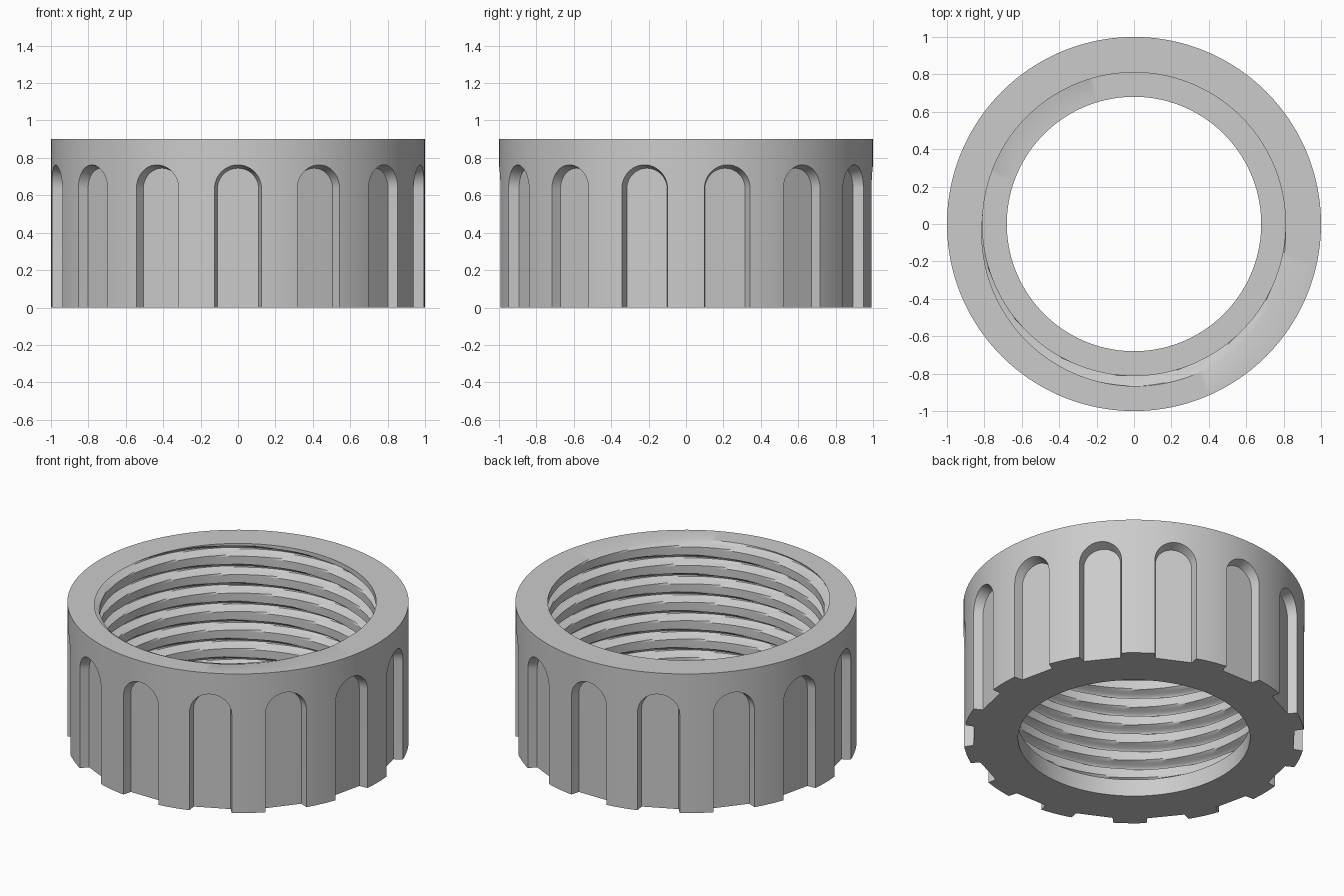
import bpy, bmesh, math
from mathutils import Matrix, Vector

if "Cube" in bpy.data.objects:
    bpy.data.objects.remove(bpy.data.objects["Cube"], do_unlink=True)

SEGMENTS = 168
HEIGHT, OUTER = 0.9, 1.0
HOLE, LIP = 0.68, 0.11
CREST, ROOT, PITCH = 0.81, 0.868, 0.12
ROWS = 106
SLOTS = 14

grey = bpy.data.materials.new("plain grey")
grey.use_nodes = True
colour = (0.6, 0.6, 0.6, 1)
grey.diffuse_color = colour
grey.node_tree.nodes["Principled BSDF"].inputs["Base Color"].default_value = colour


def make_object(name, bm):
    bmesh.ops.recalc_face_normals(bm, faces=bm.faces)
    mesh = bpy.data.meshes.new(name)
    bm.to_mesh(mesh)
    bm.free()
    obj = bpy.data.objects.new(name, mesh)
    bpy.context.collection.objects.link(obj)
    mesh.materials.append(grey)
    return obj


def thread_radius(angle, z):
    """Right-handed internal thread: long lower flank, flat crest, short upper flank."""
    f = ((z - HEIGHT) / PITCH - (angle + math.radians(75)) / math.tau) % 1
    if f < 0.3:
        depth = 1 - f / 0.3
    elif f < 0.8:
        depth = 0
    else:
        depth = (f - 0.8) / 0.2
    return CREST + (ROOT - CREST) * math.sin(depth * math.pi / 2)


# Ring body: a closed section carried around the axis, threaded on the inside
def section(angle):
    yield HOLE, LIP
    yield HOLE, 0
    yield OUTER, 0
    yield OUTER, HEIGHT
    for j in range(ROWS + 1):
        z = HEIGHT + (LIP - HEIGHT) * j / ROWS
        yield thread_radius(angle, z), z


bm = bmesh.new()
loops = []
for i in range(SEGMENTS):
    a = math.tau * i / SEGMENTS
    loops.append([bm.verts.new((r * math.cos(a), r * math.sin(a), z)) for r, z in section(a)])
for i, loop in enumerate(loops):
    following = loops[(i + 1) % SEGMENTS]
    for j in range(len(loop)):
        k = (j + 1) % len(loop)
        bm.faces.new((loop[j], following[j], following[k], loop[k]))
body = make_object("threaded_ring", bm)


# Grip slots: tapered round-topped cutters, open at the bottom
def arch(half_width, y):
    points = [(half_width, -0.1), (-half_width, -0.1)]
    for i in range(25):
        a = math.pi * (1 - i / 24)
        points.append((half_width * math.cos(a), 0.635 + half_width * math.sin(a)))
    return [Vector((x, -y, z)) for x, z in points]


bm = bmesh.new()
for s in range(SLOTS):
    turn = Matrix.Rotation(math.tau * s / SLOTS, 3, "Z")
    inner = [bm.verts.new(turn @ p) for p in arch(0.11, 0.938)]
    outer = [bm.verts.new(turn @ p) for p in arch(0.145, 1.06)]
    bm.faces.new(inner)
    bm.faces.new(outer)
    for i in range(len(inner)):
        k = (i + 1) % len(inner)
        bm.faces.new((inner[i], inner[k], outer[k], outer[i]))
cutter = make_object("slot_cutter", bm)
cutter.hide_render = True

cut = body.modifiers.new("grip_slots", "BOOLEAN")
cut.operation = "DIFFERENCE"
cut.solver = "EXACT"
cut.object = cutter

# Apply the cut, then shade smoothly with sharp edges kept
bpy.ops.object.select_all(action="DESELECT")
body.select_set(True)
bpy.context.view_layer.objects.active = body
bpy.ops.object.modifier_apply(modifier=cut.name)
bpy.data.objects.remove(cutter, do_unlink=True)
bpy.ops.object.shade_smooth_by_angle(angle=math.radians(30))
